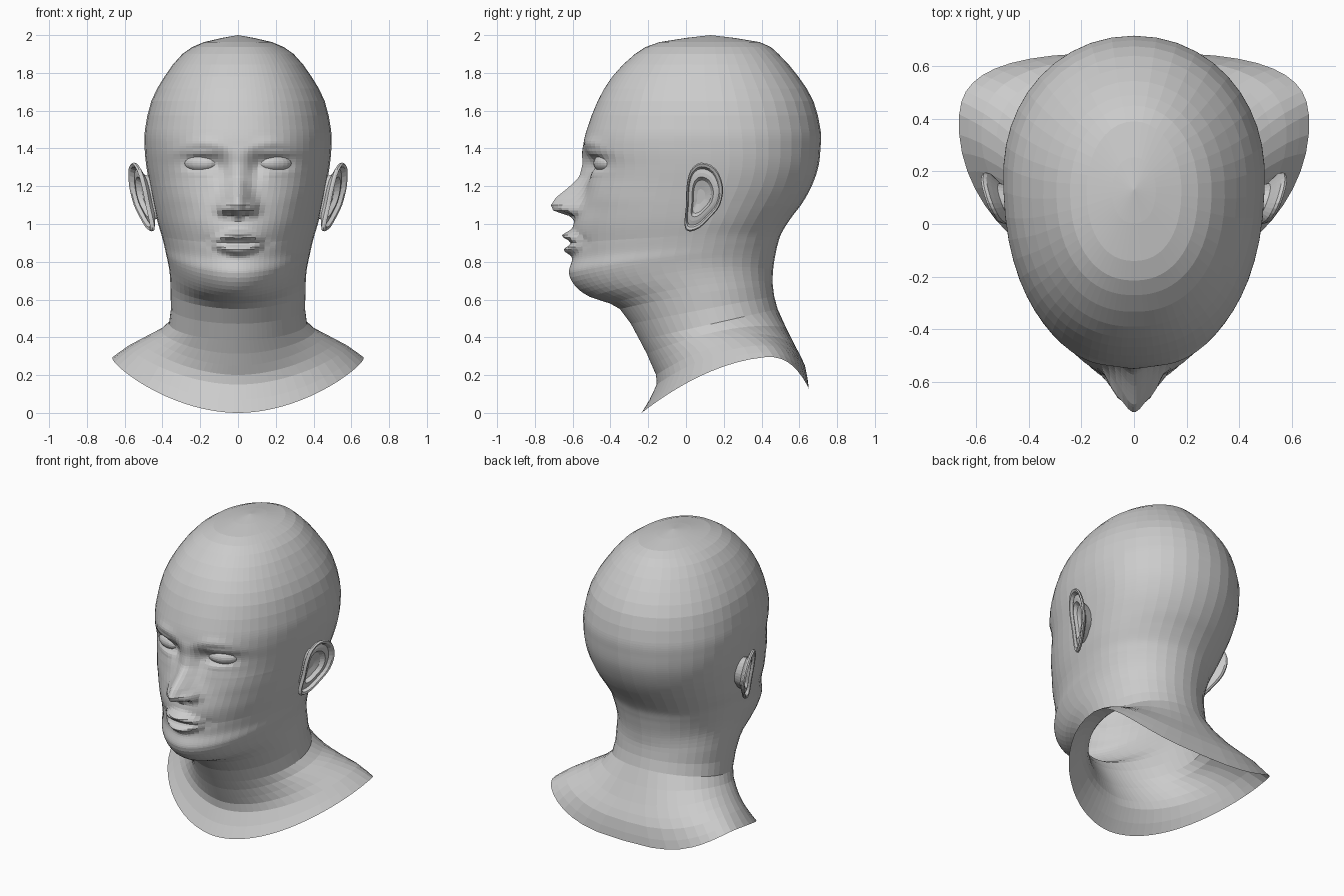
import bpy, bmesh
from math import sin, cos, pi, exp, radians

# Tilted cross-sections from crown to collar:
# front y, front z, back y, back z, half width, y of the widest point
RINGS = [
    (0.13, 2.0, 0.13, 2.0, 0.0, 0.13),
    (-0.14, 1.963, 0.39, 1.963, 0.18, 0.13),
    (-0.27, 1.90, 0.49, 1.90, 0.295, 0.13),
    (-0.39, 1.78, 0.595, 1.78, 0.39, 0.14),
    (-0.468, 1.65, 0.675, 1.65, 0.46, 0.16),
    (-0.525, 1.50, 0.712, 1.50, 0.493, 0.18),
    (-0.545, 1.40, 0.712, 1.40, 0.495, 0.19),
    (-0.535, 1.30, 0.70, 1.30, 0.485, 0.19),
    (-0.54, 1.20, 0.665, 1.20, 0.467, 0.17),
    (-0.565, 1.10, 0.615, 1.11, 0.448, 0.13),
    (-0.595, 1.00, 0.555, 1.03, 0.428, 0.10),
    (-0.60, 0.90, 0.505, 0.95, 0.405, 0.07),
    (-0.60, 0.82, 0.485, 0.89, 0.39, 0.06),
    (-0.62, 0.74, 0.474, 0.84, 0.381, 0.05),
    (-0.585, 0.67, 0.465, 0.79, 0.371, 0.05),
    (-0.51, 0.615, 0.46, 0.74, 0.362, 0.06),
    (-0.35, 0.55, 0.46, 0.67, 0.358, 0.10),
    (-0.245, 0.385, 0.485, 0.55, 0.365, 0.15),
    (-0.18, 0.25, 0.575, 0.36, 0.465, 0.25),
    (-0.155, 0.15, 0.63, 0.25, 0.58, 0.33),
    (-0.235, 0.0, 0.65, 0.13, 0.665, 0.37),
]
# How far the sides of a ring rise above its tilted plane
LIFT = {11: 0.01, 12: 0.02, 13: 0.04, 14: 0.055, 15: 0.05, 16: 0.02,
        18: 0.10, 19: 0.14, 20: 0.20}
# Nose: height, projection, half width
NOSE = [(1.42, 0, .04), (1.32, .012, .04), (1.25, .03, .045), (1.20, .075, .052),
        (1.14, .135, .066), (1.10, .15, .074), (1.07, .128, .074), (1.04, .025, .07),
        (1.015, 0, .06)]
HALF = 30


def spline(a, b, c, d, t):
    return [0.5 * (2 * q + (r - p) * t + (2 * p - 5 * q + 4 * r - s) * t * t
                   + (3 * q - p - 3 * r + s) * t ** 3) for p, q, r, s in zip(a, b, c, d)]


def bump(x, z, cx, cz, sx, sz):
    return exp(-((x - cx) / sx) ** 2 - ((z - cz) / sz) ** 2)


def nose(x, z):
    for (z0, h0, w0), (z1, h1, w1) in zip(NOSE, NOSE[1:]):
        if z1 <= z <= z0:
            t = (z0 - z) / (z0 - z1)
            w = w0 + (w1 - w0) * t
            return (h0 + (h1 - h0) * t) * exp(-(x / w) ** 2)
    return 0


def face(x, z):
    """Forward relief of the face at distance x from the midline."""
    d = nose(x, z)
    d += 0.035 * bump(x, z, 0.075, 1.085, 0.026, 0.032)    # nostril wings
    d -= 0.020 * bump(x, z, 0.038, 1.05, 0.02, 0.018)      # nostrils
    d -= 0.042 * bump(x, z, 0.19, 1.325, 0.09, 0.055)      # eye sockets
    d -= 0.030 * bump(x, z, 0.10, 1.30, 0.04, 0.07)
    d += 0.012 * bump(x, z, 0.20, 1.375, 0.08, 0.018)      # upper lids
    d += 0.010 * bump(x, z, 0.19, 1.27, 0.08, 0.018)       # lower lids
    d += 0.011 * bump(x, z, 0.19, 1.43 - 2 * (x - 0.18) ** 2, 0.11, 0.03)  # brows
    d += 0.012 * bump(x, z, 0.30, 1.15, 0.10, 0.08)        # cheekbones
    lip = max(0, 1 - (x / 0.15) ** 2)                      # lips, meeting at the corners
    size = 0.014 + 0.011 * lip
    d += 0.058 * lip * exp(-((z - 0.905 - 0.033 * lip) / size) ** 2)
    d += 0.048 * lip * exp(-((z - 0.900 + 0.038 * lip) / size) ** 2)
    d -= 0.012 * bump(x, z, 0.145, 0.905, 0.035, 0.03)     # mouth corners
    return d


def make(name, bm):
    bmesh.ops.recalc_face_normals(bm, faces=bm.faces)
    me = bpy.data.meshes.new(name)
    bm.to_mesh(me)
    bm.free()
    ob = bpy.data.objects.new(name, me)
    bpy.context.collection.objects.link(ob)
    return ob


def skin(bm, loops):
    for a, b in zip(loops, loops[1:]):
        n = len(a)
        for j in range(n):
            bm.faces.new((a[j], a[(j + 1) % n], b[(j + 1) % n], b[j]))


def ring_points(r, s):
    yf, zf, yb, zb, w, ym, lift = r
    nf = 2.25 - 0.35 * min(1, max(0, (s - 8) / 3))
    nb = 2.05 + 0.3 * max(0, s - 17)
    half = []
    for j in range(HALF + 1):
        th = pi * (j / HALF) ** 1.6
        front = th < pi / 2
        n = nf if front else nb
        c = abs(cos(th)) ** (2 / n)
        x = w * max(0, sin(th)) ** (2 / n) if 0 < j < HALF else 0
        y = ym - (ym - yf) * c if front else ym + (yb - ym) * c
        z = zf + (zb - zf) * (y - yf) / max(yb - yf, 1e-6) + lift * sin(th) ** 2
        if front and y < -0.15:
            y -= face(x, z)
        half.append((x, y, z))
    return half + [(-x, y, z) for x, y, z in half[-2:0:-1]]


# Head, neck and collar: one open shell, finer through the face
keys = [r + (LIFT.get(i, 0),) for i, r in enumerate(RINGS)]
bm = bmesh.new()
loops = []
last = len(keys) - 1
for i in range(last):
    steps = 7 if 5 <= i < 13 else 3 if 13 <= i < 16 else 2
    quad = [keys[min(max(k, 0), last)] for k in (i - 1, i, i + 1, i + 2)]
    for k in range(steps):
        if i or k:
            t = k / steps
            loops.append([bm.verts.new(p) for p in ring_points(spline(*quad, t), i + t)])
loops.append([bm.verts.new(p) for p in ring_points(keys[-1], last)])
skin(bm, loops)
crown = bm.verts.new((0, 0.13, 2.0))
top = loops[0]
for j in range(len(top)):
    bm.faces.new((crown, top[(j + 1) % len(top)], top[j]))
make("head_and_neck", bm)

# Eyes
for side, label in ((1, "left"), (-1, "right")):
    bm = bmesh.new()
    bmesh.ops.create_uvsphere(bm, u_segments=20, v_segments=12, radius=1)
    eye = make("eye_" + label, bm)
    eye.scale = (0.092, 0.050, 0.046)
    eye.rotation_euler = (0, 0, side * radians(22))
    eye.location = (side * 0.197, -0.433, 1.322)

# Ears: nested outlines from the root over the rim into the hollow
OUTLINE = [(.08, 1.325), (.155, 1.295), (.195, 1.2), (.18, 1.1), (.125, 1.03), (.065, .975),
           (.01, .962), (-.008, 1.0), (0, 1.1), (.003, 1.2), (.025, 1.285)]
LAYERS = [(.55, -.10), (.66, -.035), (.85, -.022), (.98, -.012), (1.0, 0), (.96, .010),
          (.88, .006), (.82, -.014), (.70, -.008), (.58, -.006), (.48, -.03), (.22, -.04)]
n = len(OUTLINE)
edge = [spline(*[OUTLINE[(i + k) % n] for k in (-1, 0, 1, 2)], t / 3)
        for i in range(n) for t in range(3)]
for side, label in ((1, "left"), (-1, "right")):
    bm = bmesh.new()
    loops = []
    for s, dx in LAYERS:
        loop = []
        for ey, ez in edge:
            y, z = 0.075 + (ey - 0.075) * s, 1.145 + (ez - 1.145) * s
            x = 0.452 + 0.36 * y + 0.07 * (z - 0.965) / 0.36 + dx
            loop.append(bm.verts.new((side * x, y, z)))
        loops.append(loop)
    skin(bm, loops)
    bm.faces.new(loops[-1])
    make("ear_" + label, bm)
